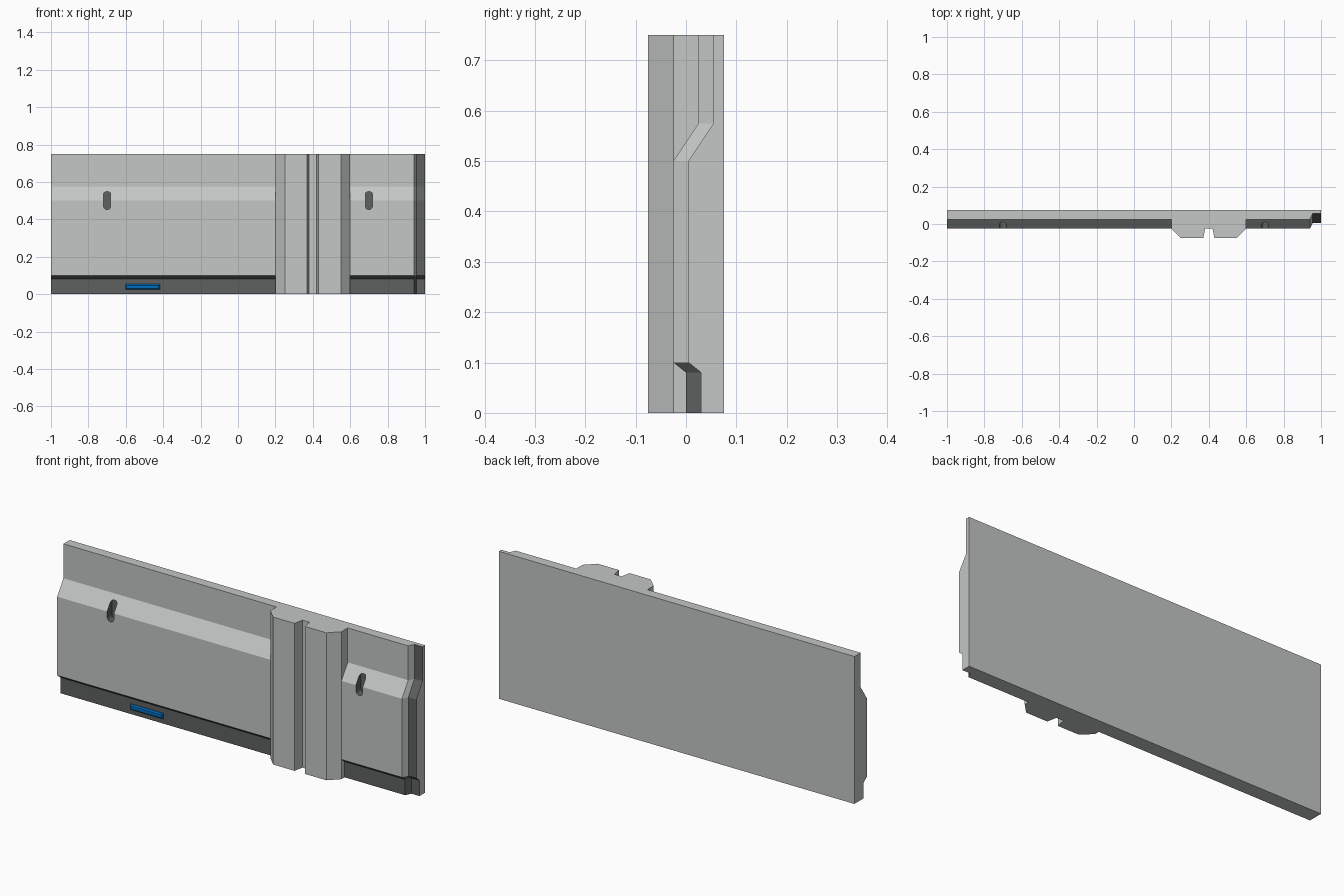
import bpy, bmesh, math

if "Cube" in bpy.data.objects:
    bpy.data.objects.remove(bpy.data.objects["Cube"])


def material(name, rgb):
    m = bpy.data.materials.new(name)
    m.diffuse_color = (*rgb, 1)
    m.use_nodes = True
    m.node_tree.nodes["Principled BSDF"].inputs["Base Color"].default_value = m.diffuse_color
    return m


CONCRETE = material("light concrete grey", (0.55, 0.57, 0.56))
DARK = material("dark grey", (0.11, 0.12, 0.115))
BLUE = material("blue", (0.0, 0.15, 0.5))


def make_object(name, bm, mats):
    bmesh.ops.recalc_face_normals(bm, faces=bm.faces)
    mesh = bpy.data.meshes.new(name)
    bm.to_mesh(mesh)
    bm.free()
    for m in mats:
        mesh.materials.append(m)
    ob = bpy.data.objects.new(name, mesh)
    bpy.context.collection.objects.link(ob)
    return ob


def loft(name, sections, mats):
    """Skin a row of matching closed loops and cap both ends."""
    bm = bmesh.new()
    rings = [[bm.verts.new(p) for p in s] for s in sections]
    for a, b in zip(rings, rings[1:]):
        for i in range(len(a)):
            j = (i + 1) % len(a)
            bm.faces.new((a[i], a[j], b[j], b[i]))
    bm.faces.new(rings[0])
    bm.faces.new(rings[-1])
    return make_object(name, bm, mats)


# Wall panel: front profile (y, z) swept along x, stepping back at the right end
profile = [(0, 0), (0, 0.08), (-0.025, 0.1), (-0.025, 0.5), (0.025, 0.575), (0.025, 0.75)]
stations = [(-1, 0), (0.94, 0), (0.955, 0.03), (1, 0.03)]
panel = loft("wall_panel",
             [[(x, y + d, z) for y, z in profile] + [(x, 0.075, 0.75), (x, 0.075, 0)]
              for x, d in stations], [CONCRETE, DARK])

# Dark kick strip along the bottom and dark recessed end strip
for f in panel.data.polygons:
    c, n = f.center, f.normal
    front = n.y < -0.1 and abs(n.x) < 0.99
    if front and (c.z < 0.095 or c.x > 0.96):
        f.material_index = 1

# Slots across the ledge, cut with upright capsules
for side, x in (("left", -0.7), ("right", 0.7)):
    outline = []
    for i in range(16):
        a = 2 * math.pi * (i + 0.5) / 16
        lift = math.copysign(0.03, math.sin(a))
        outline.append((x + 0.0195 * math.cos(a), 0.502 + lift + 0.02 * math.sin(a)))
    cutter = loft("slot_cutter_" + side,
                  [[(px, y, pz) for px, pz in outline] for y in (-0.1, 0.014)],
                  [CONCRETE, DARK])
    for f in cutter.data.polygons:
        f.material_index = 1
    cutter.hide_render = True
    cutter.hide_viewport = True
    mod = panel.modifiers.new("slot_" + side, 'BOOLEAN')
    mod.operation = 'DIFFERENCE'
    mod.solver = 'EXACT'
    mod.object = cutter

# Pillar: mirrored plan outline with a groove down the middle
half = [(0.2, 0.03), (0.2, -0.025), (0.15, -0.075), (0.03, -0.075), (0.02, -0.025)]
plan = [(0.4 + x, y) for x, y in half] + [(0.4 - x, y) for x, y in reversed(half)]
loft("pillar", [[(x, y, z) for x, y in plan] for z in (0, 0.75)], [CONCRETE])


# Blue marker lamp on the kick strip, tapering towards the front
def rectangle(inset, y):
    x0, x1, z0, z1 = -0.602 + inset, -0.418 - inset, 0.025 + inset, 0.053 - inset
    return [(x0, y, z0), (x1, y, z0), (x1, y, z1), (x0, y, z1)]


loft("marker_lamp", [rectangle(0, 0.005), rectangle(0, -0.004), rectangle(0.006, -0.01)], [BLUE])
